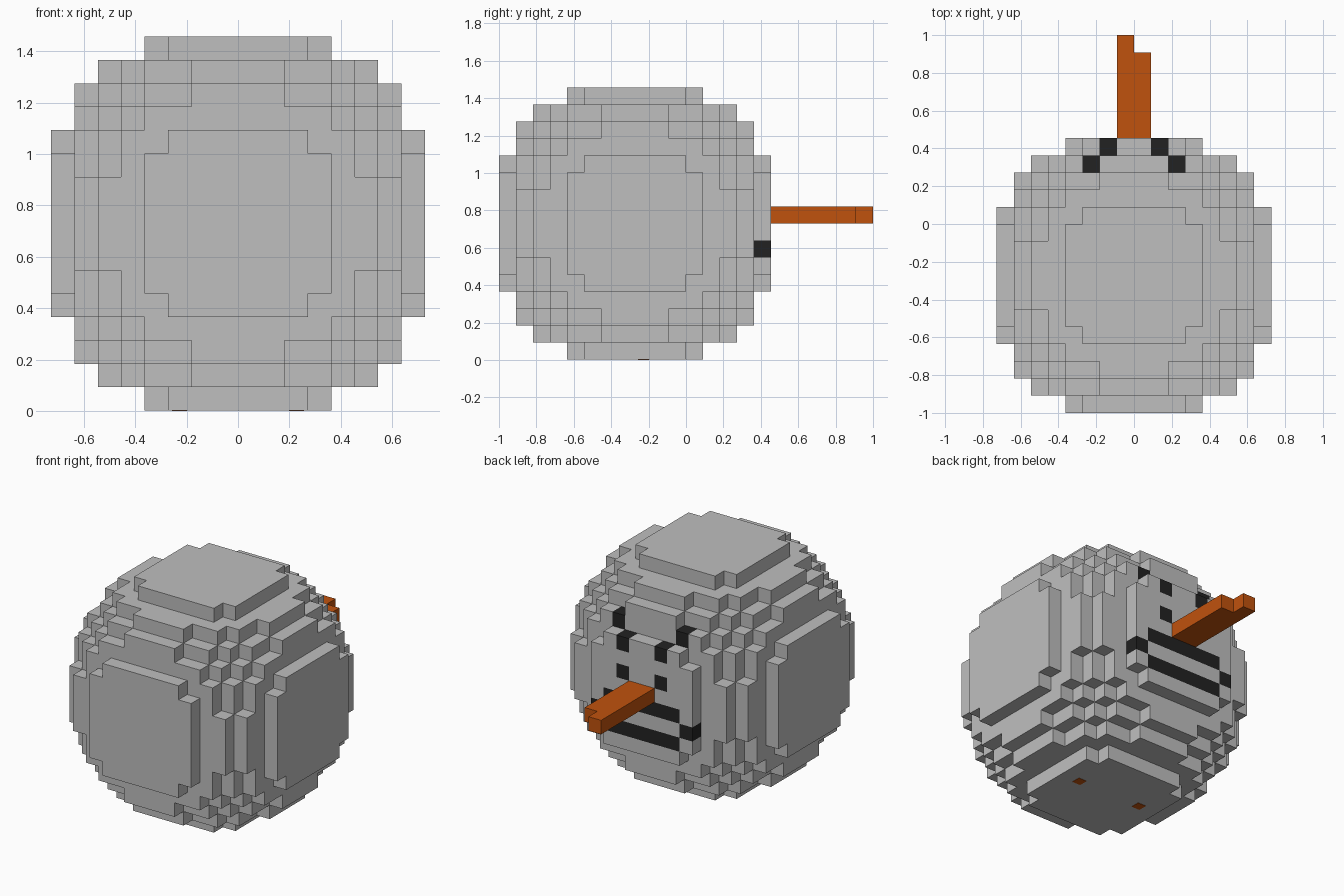
import bpy, bmesh
from mathutils import Vector

cube = bpy.data.objects.get("Cube")
if cube:
    bpy.data.objects.remove(cube, do_unlink=True)

V = 1 / 11                                   # edge length of one block
CENTRE = Vector((0, -3 * V, 8 * V + 0.002))  # middle of the ball
RADIUS_SQ = 75.5                             # in blocks


def material(name, rgb):
    m = bpy.data.materials.new(name)
    m.use_nodes = True
    m.diffuse_color = (*rgb, 1)
    m.node_tree.nodes["Principled BSDF"].inputs["Base Color"].default_value = (*rgb, 1)
    return m


grey = material("light_grey", (0.52, 0.52, 0.52))
black = material("black", (0.016, 0.016, 0.016))
orange = material("orange", (0.53, 0.085, 0.004))


def finish(bm, name, mats):
    mesh = bpy.data.meshes.new(name)
    bm.to_mesh(mesh)
    bm.free()
    for m in mats:
        mesh.materials.append(m)
    obj = bpy.data.objects.new(name, mesh)
    bpy.context.collection.objects.link(obj)
    return obj


def prism(name, outline, z0, z1, mat):
    """Extrude a flat outline, given in blocks around the ball's middle."""
    bm = bmesh.new()
    face = bm.faces.new([bm.verts.new(CENTRE + V * Vector((x, y, z0))) for x, y in outline])
    up = bmesh.ops.extrude_face_region(bm, geom=[face])["geom"]
    verts = [g for g in up if isinstance(g, bmesh.types.BMVert)]
    bmesh.ops.translate(bm, verts=verts, vec=(0, 0, V * (z1 - z0)))
    bmesh.ops.recalc_face_normals(bm, faces=bm.faces)
    return finish(bm, name, [mat])


# Body: blocks whose centres lie within the ball
steps = [i + 0.5 for i in range(-8, 8)]
blocks = {(x, y, z) for x in steps for y in steps for z in steps
          if x * x + y * y + z * z < RADIUS_SQ}


def is_face_paint(x, y, z):
    x = abs(x)
    if y == 7.5:
        eye = x == 1.5 and z == 1.5
        brow = x == 1.5 and z == 3.5
        lips = x < 3 and z in (-0.5, -2.5)
        mouth_corner = x == 3.5 and z == -1.5
        return eye or brow or lips or mouth_corner
    return (x, y, z) == (2.5, 6.5, 4.5)      # outer end of the brow


bm = bmesh.new()
for block in blocks:
    c = Vector(block)
    for axis in range(3):
        for sign in (-1, 1):
            n = Vector((0, 0, 0))
            n[axis] = sign
            if tuple(c + n) in blocks:
                continue
            u = Vector((0, 0, 0))
            u[(axis + 1) % 3] = 0.5
            w = n.cross(u)
            corners = [c + n / 2 + d for d in (-u - w, u - w, u + w, w - u)]
            f = bm.faces.new([bm.verts.new(CENTRE + V * p) for p in corners])
            f.material_index = int(is_face_paint(*block))
bmesh.ops.remove_doubles(bm, verts=bm.verts, dist=V / 100)
finish(bm, "body", [grey, black])

# Beak-like nose with a stepped tip
prism("nose", [(-1, 8), (1, 8), (1, 13), (0, 13), (0, 14), (-1, 14)], 0, 1, orange)

# Small feet, nearly flush with the underside
for name, x in (("left_foot", 2.5), ("right_foot", -2.5)):
    r = 0.32
    prism(name, [(x - r, 0.5 - r), (x + r, 0.5 - r), (x + r, 0.5 + r), (x - r, 0.5 + r)],
          -8.022, -7.97, orange)
